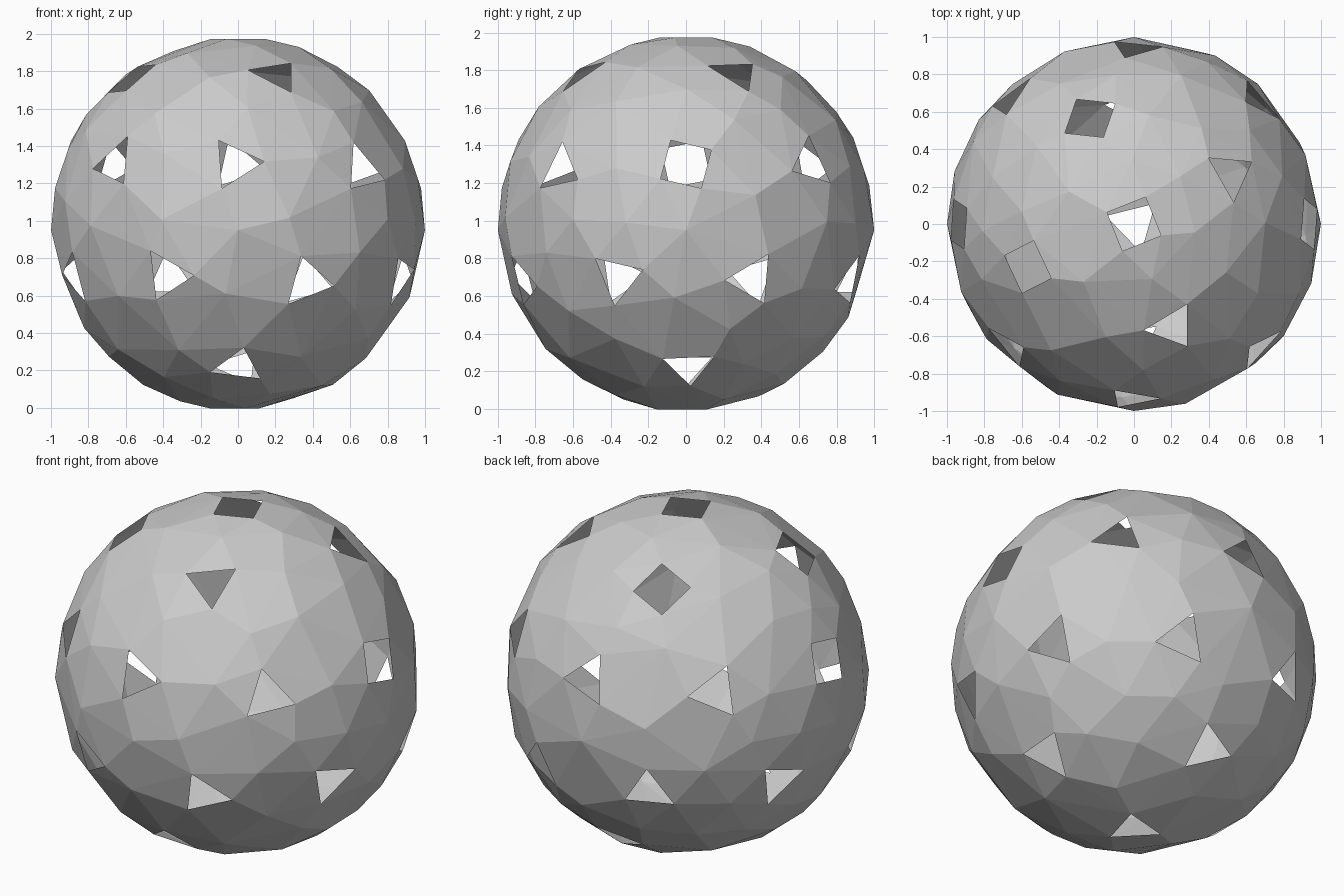
import bpy, bmesh, math, random
from mathutils import Vector

if "Cube" in bpy.data.objects:
    bpy.data.objects.remove(bpy.data.objects["Cube"])

random.seed(7)
CENTRE = Vector((0, 0, 0.985))
CAP = 0.157          # corner radius of each opening
GAP = 0.27           # spacing of the facet corners between openings


def frame(az, el):
    """Outward, east and north directions at a place on the ball (degrees)."""
    a, e = math.radians(az), math.radians(el)
    out = Vector((math.cos(e) * math.cos(a), math.cos(e) * math.sin(a), math.sin(e)))
    east = Vector((-math.sin(a), math.cos(a), 0))
    return out, east, out.cross(east)


def corners(az, el, sides, spin):
    """Regular polygon of points on the unit ball."""
    out, east, north = frame(az, el)
    pts = []
    for i in range(sides):
        t = math.radians(spin) + math.tau * i / sides
        pts.append((out * math.sqrt(1 - CAP * CAP)
                    + (east * math.cos(t) + north * math.sin(t)) * CAP).normalized())
    return pts


# Openings in rings: azimuth, elevation, sides, spin
top_holes = [(-90, 90, 4, 67), (112.6, 51.7, 4, 10), (27.2, 53.7, 3, 33),
             (202, 51.7, 4, 49), (-69.4, 53.5, 3, 43)]
upper_holes = [(0, 18.6, 4, 31), (45, 19, 3, 76), (90, 18.5, 3, 72), (135, 18, 3, 64),
               (180, 18.6, 4, 33), (225, 19.2, 3, 72), (-91, 19, 3, 4), (-45, 16.8, 3, 100)]
lower_holes = [(22, -17.4, 3, 62), (66.6, -18.4, 3, 74), (112.5, -17, 3, 90), (157.5, -17, 3, 14),
               (201.5, -16.5, 3, 58), (-113.6, -16.3, 3, 0), (-66.5, -18.4, 3, 112), (-22.6, -17, 3, 17)]
bottom_holes = [(1.5, -50.5, 3, 34), (90, -50.5, 3, 4), (180, -50.5, 3, 30),
                (-90, -50.5, 3, 79), (-90, -90, 3, 76)]
holes = top_holes + upper_holes + lower_holes + bottom_holes

# Irregular facet corners scattered between the openings
hole_points = [p for h in holes for p in corners(*h)]
hole_centres = [frame(h[0], h[1])[0] for h in holes]
fill = [frame(az, -2)[0] for az in (0, 90, 180, 270)]
for _ in range(6000):
    p = Vector([random.gauss(0, 1) for _ in range(3)]).normalized()
    if (min((p - c).length for c in hole_centres) > 0.29
            and min((p - q).length for q in hole_points) > 0.17
            and min((p - q).length for q in fill) > GAP):
        fill.append(p)

# Faceted ball from the hull of all corners
bm = bmesh.new()
owner = bm.verts.layers.int.new("opening")
for i, h in enumerate(holes):
    for p in corners(*h):
        bm.verts.new(p + CENTRE)[owner] = i + 1
for p in fill:
    bm.verts.new(p + CENTRE)
bmesh.ops.convex_hull(bm, input=bm.verts[:])

# Open the holes: remove faces whose corners all belong to one opening
gone = [f for f in bm.faces
        if f.verts[0][owner] and len({v[owner] for v in f.verts}) == 1]
bmesh.ops.delete(bm, geom=gone, context='FACES')
bmesh.ops.recalc_face_normals(bm, faces=bm.faces[:])

mesh = bpy.data.meshes.new("pierced_ball")
bm.to_mesh(mesh)
bm.free()
ball = bpy.data.objects.new("pierced_ball", mesh)
bpy.context.collection.objects.link(ball)

grey = bpy.data.materials.new("light grey")
grey.diffuse_color = (0.6, 0.6, 0.6, 1)
grey.use_nodes = True
grey.node_tree.nodes["Principled BSDF"].inputs["Base Color"].default_value = grey.diffuse_color
mesh.materials.append(grey)
